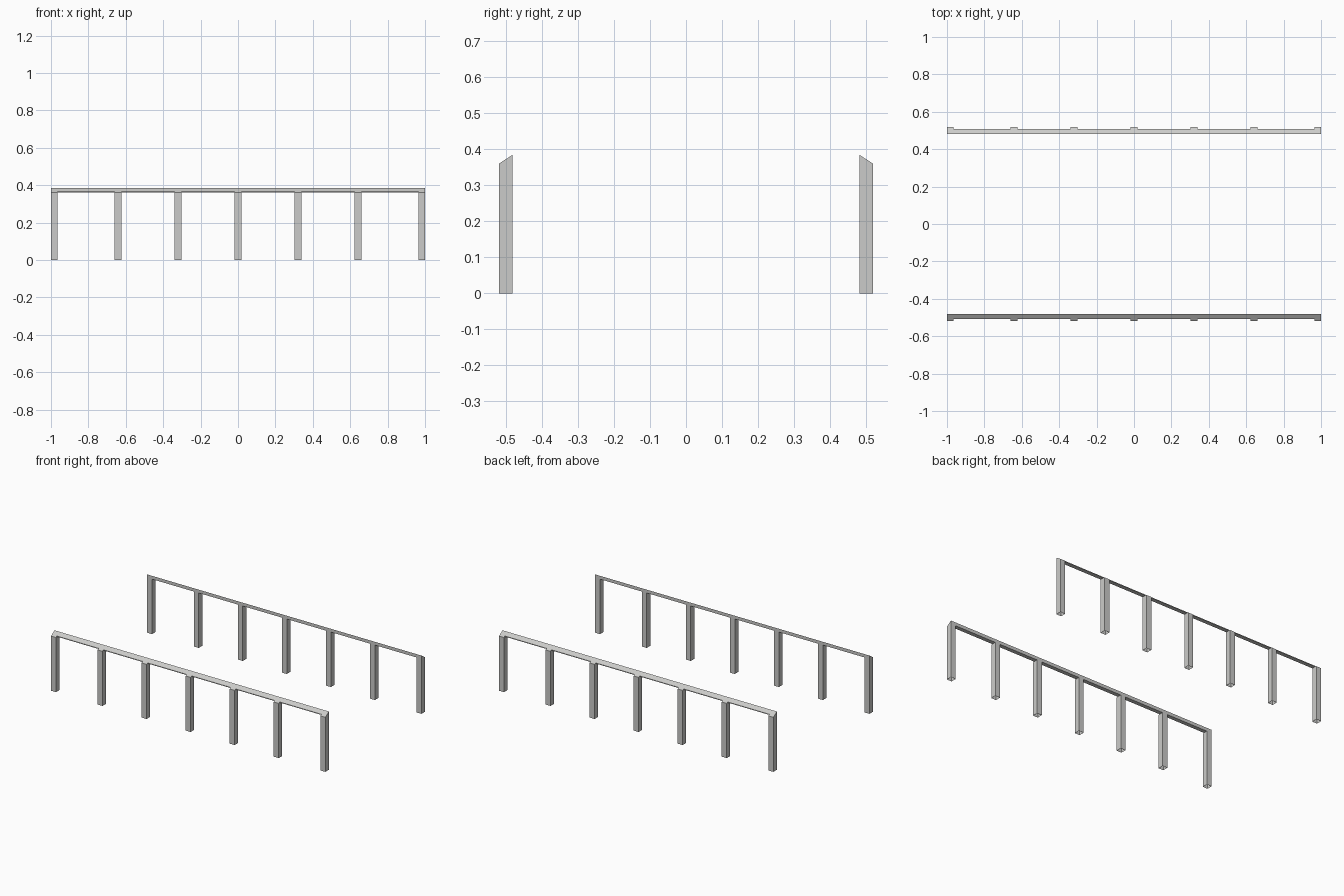
import bpy
import bmesh

cube = bpy.data.objects.get("Cube")
if cube:
    bpy.data.objects.remove(cube, do_unlink=True)

grey = bpy.data.materials.new("light_grey")
grey.use_nodes = True
colour = (0.6, 0.6, 0.585, 1)
grey.diffuse_color = colour
grey.node_tree.nodes["Principled BSDF"].inputs["Base Color"].default_value = colour

INNER, OUTER, RAIL_OUTER = 0.482, 0.519, 0.509   # distances from the centre line
TOP, EAVE, RAIL_BOTTOM = 0.384, 0.36, 0.362
HALF = 0.018


def slope(y):
    """Height of the slanted top at distance y."""
    return TOP + (EAVE - TOP) * (y - INNER) / (OUTER - INNER)


def extrude_profile(name, profile, x0, x1, side, open_bottom=False):
    """Sweep a (y, z) profile along x, mirrored to the given side."""
    bm = bmesh.new()
    face = bm.faces.new([bm.verts.new((x0, side * y, z)) for y, z in profile])
    swept = bmesh.ops.extrude_face_region(bm, geom=[face], use_keep_orig=True)
    verts = [v for v in swept["geom"] if isinstance(v, bmesh.types.BMVert)]
    bmesh.ops.translate(bm, verts=verts, vec=(x1 - x0, 0, 0))
    bmesh.ops.recalc_face_normals(bm, faces=bm.faces)
    if open_bottom:
        base = [f for f in bm.faces if all(v.co.z < 0.001 for v in f.verts)]
        bmesh.ops.delete(bm, geom=base, context='FACES_ONLY')
    mesh = bpy.data.meshes.new(name)
    bm.to_mesh(mesh)
    bm.free()
    mesh.materials.append(grey)
    bpy.context.collection.objects.link(bpy.data.objects.new(name, mesh))


post = [(INNER, 0), (OUTER, 0), (OUTER, EAVE), (INNER, TOP)]
rail = [(INNER, RAIL_BOTTOM), (RAIL_OUTER, RAIL_BOTTOM),
        (RAIL_OUTER, slope(RAIL_OUTER)), (INNER, TOP)]
post_centres = (-0.982, -0.642, -0.321, 0, 0.321, 0.642, 0.982)

for label, side in (("front", -1), ("back", 1)):
    # Hollow posts with slanted caps
    for i, x in enumerate(post_centres, 1):
        extrude_profile(f"{label}_post_{i}", post, x - HALF, x + HALF, side, True)
    # Wedge rail running between the end posts
    end = post_centres[-1] - HALF
    extrude_profile(f"{label}_rail", rail, -end, end, side)
